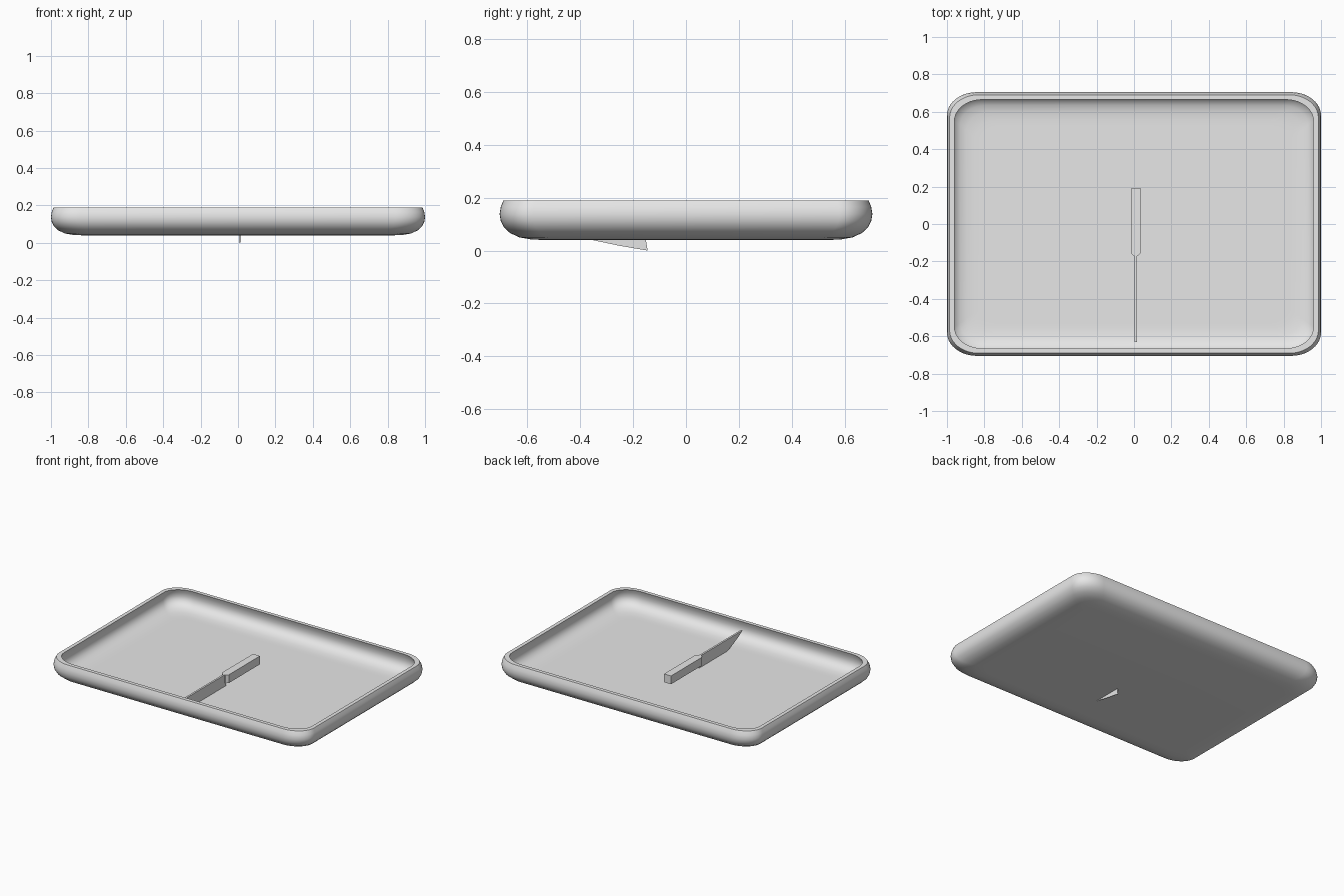
import bpy
import bmesh
import math

if "Cube" in bpy.data.objects:
    bpy.data.objects.remove(bpy.data.objects["Cube"])

grey = bpy.data.materials.new("plain grey")
grey.diffuse_color = (0.8, 0.8, 0.8, 1)
grey.use_nodes = True
grey.node_tree.nodes["Principled BSDF"].inputs["Base Color"].default_value = grey.diffuse_color


def finish(name, bm, smooth=False):
    bmesh.ops.recalc_face_normals(bm, faces=bm.faces)
    mesh = bpy.data.meshes.new(name)
    bm.to_mesh(mesh)
    bm.free()
    mesh.materials.append(grey)
    obj = bpy.data.objects.new(name, mesh)
    bpy.context.collection.objects.link(obj)
    if smooth:
        bpy.ops.object.select_all(action='DESELECT')
        obj.select_set(True)
        bpy.context.view_layer.objects.active = obj
        bpy.ops.object.shade_smooth_by_angle(angle=math.radians(40))
    return obj


def rounded_ring(bm, inset, z, steps=10):
    """Rounded rectangle, shrunk by inset, at height z."""
    hx, hy = 1.0 - inset, 0.705 - inset
    rx, ry = 0.16 - inset * 0.3, 0.125 - inset * 0.25
    ring = []
    for k, (sx, sy) in enumerate([(1, 1), (-1, 1), (-1, -1), (1, -1)]):
        for i in range(steps + 1):
            a = math.radians(90 * (k + i / steps))
            ring.append(bm.verts.new((sx * (hx - rx) + rx * math.cos(a),
                                      sy * (hy - ry) + ry * math.sin(a), z)))
    return ring


def extrude_outline(bm, lower, upper):
    """Closed solid between two matching outlines."""
    a = [bm.verts.new(p) for p in lower]
    b = [bm.verts.new(p) for p in upper]
    bm.faces.new(a)
    bm.faces.new(b)
    for i in range(len(a)):
        j = (i + 1) % len(a)
        bm.faces.new((a[i], a[j], b[j], b[i]))


# Tray: one wall section (inset, height) from underside, over the rim, to floor
section = [(0.17, 0.04), (0.12, 0.042), (0.075, 0.050), (0.04, 0.066),
           (0.016, 0.088), (0.004, 0.112), (0.0, 0.138), (0.004, 0.165),
           (0.014, 0.19), (0.040, 0.19), (0.031, 0.165), (0.028, 0.138),
           (0.032, 0.115), (0.046, 0.094), (0.07, 0.079), (0.105, 0.070),
           (0.15, 0.067), (0.18, 0.067)]
bm = bmesh.new()
rings = [rounded_ring(bm, inset, z) for inset, z in section]
for r, s in zip(rings, rings[1:]):
    for i in range(len(r)):
        j = (i + 1) % len(r)
        bm.faces.new((r[i], r[j], s[j], s[i]))
bm.faces.new(rings[0])
bm.faces.new(rings[-1])
finish("tray", bm, smooth=True)

# Knife handle: straight bar with a chamfered front end
cx = 0.01
half_outline = [(0.027, 0.19), (0.027, -0.155), (0.012, -0.17)]
outline = [(cx + x, y) for x, y in half_outline]
outline += [(cx - x, y) for x, y in reversed(half_outline)]
bm = bmesh.new()
extrude_outline(bm, [(x, y, 0.092) for x, y in outline],
                [(x, y, 0.15) for x, y in outline])
finish("knife_handle", bm)

# Knife blade: side profile (y, z), thick at the spine and thin at the edge
profile = [(-0.165, 0.15), (-0.63, 0.15), (-0.58, 0.118), (-0.53, 0.093),
           (-0.475, 0.07), (-0.41, 0.052), (-0.345, 0.038), (-0.25, 0.018),
           (-0.145, 0.0), (-0.15, 0.03)]


def side(sign):
    return [(cx + sign * (0.002 + 0.03 * z), y, z) for y, z in profile]


bm = bmesh.new()
extrude_outline(bm, side(-1), side(1))
finish("knife_blade", bm)
